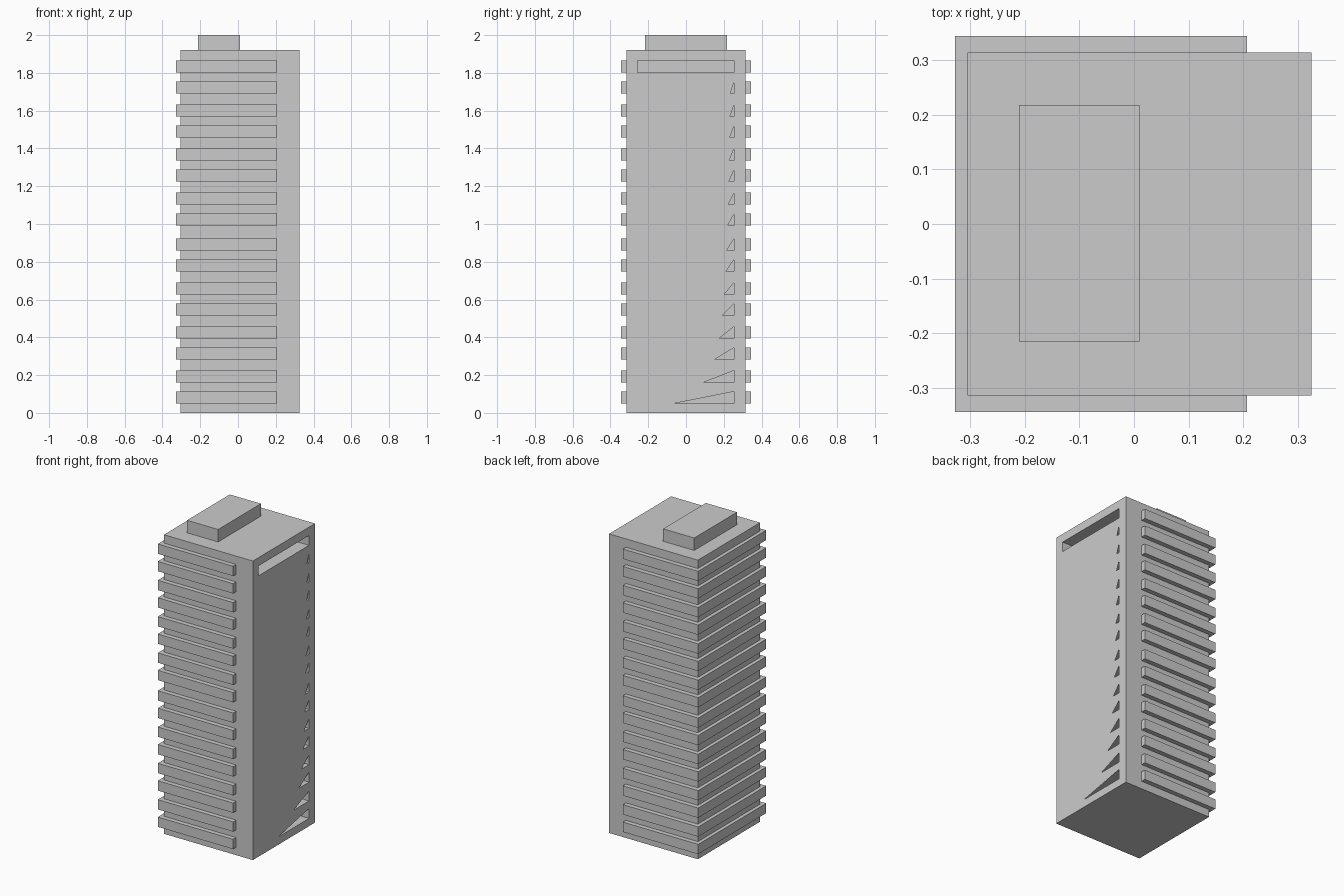
import bpy, bmesh
from mathutils import Matrix, Vector

if "Cube" in bpy.data.objects:
    bpy.data.objects.remove(bpy.data.objects["Cube"])

# Main dimensions
X0, X1, HY, TOP = -0.305, 0.326, 0.315, 1.92
SLOT_Y0, SLOT_Y1 = -0.258, 0.255
BAND_H = 0.063
# storeys come in pairs, with a slightly wider gap halfway up
LEVELS = [0.05 + 0.233 * k + (0.01 if k >= 4 else 0) + d
          for k in range(8) for d in (0, 0.112)]


def add_box(bm, lo, hi):
    lo, hi = Vector(lo), Vector(hi)
    m = Matrix.Translation((lo + hi) / 2) @ Matrix.Diagonal((*(hi - lo), 1))
    bmesh.ops.create_cube(bm, size=1, matrix=m)


def make_object(name, bm):
    me = bpy.data.meshes.new(name)
    bm.to_mesh(me)
    bm.free()
    ob = bpy.data.objects.new(name, me)
    bpy.context.collection.objects.link(ob)
    return ob


def boxes(name, pairs):
    bm = bmesh.new()
    for lo, hi in pairs:
        add_box(bm, lo, hi)
    return make_object(name, bm)


# Tower body with one recess per storey cut in the right face
body = boxes("tower_body", [((X0, -HY, 0), (X1, HY, TOP))])
cutter = boxes("recess_cutter", [((0.21, SLOT_Y0, z), (X1 + 0.1, SLOT_Y1, z + BAND_H))
                                 for z in LEVELS])
cutter.hide_render = True
mod = body.modifiers.new("recesses", 'BOOLEAN')
mod.operation = 'DIFFERENCE'
mod.solver = 'EXACT'
mod.object = cutter
bpy.context.view_layer.objects.active = body
bpy.ops.object.modifier_apply(modifier=mod.name)
bpy.data.objects.remove(cutter)

# Facade panels: cover all recesses but the top one, leaving triangular openings
# whose sloped edges all radiate from the bottom front corner of the face
bm = bmesh.new()
for z in LEVELS[:-1]:
    zt = z + BAND_H
    y_cut = -HY + (SLOT_Y1 + HY) * z / zt
    pts = [(SLOT_Y0, z), (y_cut, z), (SLOT_Y1, zt), (SLOT_Y0, zt)]
    bm.faces.new([bm.verts.new((X1, y, h)) for y, h in pts])
make_object("facade_panels", bm)

# Balcony bands wrapping the front, left and back
boxes("balcony_bands", [((-0.328, -0.345, z), (0.207, 0.345, z + BAND_H))
                        for z in LEVELS])

# Roof plant room
boxes("roof_block", [((-0.211, -0.216, TOP), (0.01, 0.218, 2.0))])
